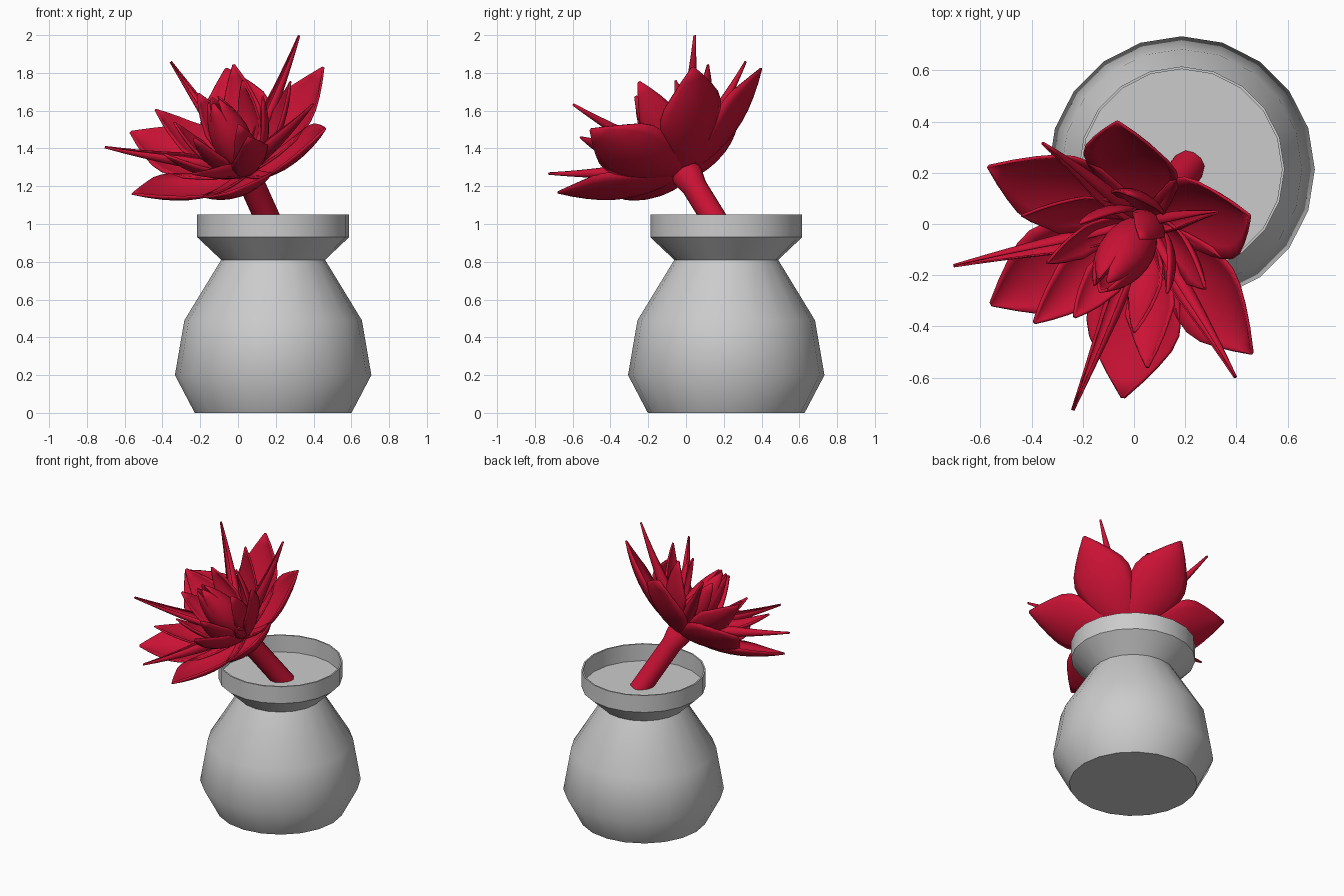
import bpy, bmesh, math
from mathutils import Vector

if "Cube" in bpy.data.objects:
    bpy.data.objects.remove(bpy.data.objects["Cube"])

AXIS = Vector((-0.357, -0.49, 0.793)).normalized()
BASE = Vector((0.046, -0.003, 1.273))
U = Vector((0.444, 0.274, 0.37))
U = (U - AXIS * U.dot(AXIS)).normalized()
W = AXIS.cross(U)

red = bpy.data.materials.new("petal_red")
red.diffuse_color = (0.6, 0.006, 0.035, 1)
red.use_nodes = True
red.node_tree.nodes["Principled BSDF"].inputs["Base Color"].default_value = red.diffuse_color


def finish(name, bm, mat=None, angle=40):
    bmesh.ops.recalc_face_normals(bm, faces=bm.faces)
    me = bpy.data.meshes.new(name)
    bm.to_mesh(me)
    bm.free()
    ob = bpy.data.objects.new(name, me)
    bpy.context.collection.objects.link(ob)
    if mat:
        me.materials.append(mat)
    bpy.ops.object.select_all(action='DESELECT')
    ob.select_set(True)
    bpy.context.view_layer.objects.active = ob
    bpy.ops.object.shade_smooth_by_angle(angle=math.radians(angle))
    return ob


def lathe(bm, profile, center, axis, u, sides):
    """Revolve (radius, height) points around an axis and cap both ends."""
    w = axis.cross(u)
    rings = []
    for r, h in profile:
        rings.append([bm.verts.new(center + axis * h + (u * math.cos(a) + w * math.sin(a)) * r)
                      for a in (2 * math.pi * i / sides for i in range(sides))])
    for lo, hi in zip(rings, rings[1:]):
        for i in range(sides):
            j = (i + 1) % sides
            bm.faces.new((lo[i], lo[j], hi[j], hi[i]))
    bm.faces.new(rings[0])
    bm.faces.new(rings[-1])


def lerp_table(table, t):
    for (t0, v0), (t1, v1) in zip(table, table[1:]):
        if t <= t1:
            return v0 + (v1 - v0) * (t - t0) / (t1 - t0)
    return table[-1][1]


def petal_ring(name, count, start, ctrl, tip, outline, roll, root=0.03, thick=0.012):
    """Ring of cupped petals; ctrl and tip are (radius, height) along the flower axis."""
    bm = bmesh.new()
    p0, p1, p2 = Vector((root, 0)), Vector(ctrl), Vector(tip)
    rows, cols = 10, 8
    for k in range(count):
        a = math.radians(start + 360 * k / count)
        out = U * math.cos(a) + W * math.sin(a)
        side = AXIS.cross(out)
        grid = []
        for i in range(rows + 1):
            t = i / rows
            c = p0 * (1 - t) ** 2 + p1 * 2 * t * (1 - t) + p2 * t * t
            d = ((p1 - p0) * (1 - t) + (p2 - p1) * t).normalized()
            inward = AXIS * d.x - out * d.y
            rad = lerp_table(outline, t) / min(roll, math.pi / 2)
            row = []
            for j in range(cols + 1):
                f = (2 * j / cols - 1) * roll
                row.append(bm.verts.new(BASE + out * c.x + AXIS * c.y + side * rad * math.sin(f)
                                        + inward * rad * (1 - math.cos(f))))
            grid.append(row)
        for r0, r1 in zip(grid, grid[1:]):
            for j in range(cols):
                bm.faces.new((r0[j], r0[j + 1], r1[j + 1], r1[j]))
    ob = finish(name, bm, red, 50)
    mod = ob.modifiers.new("thickness", 'SOLIDIFY')
    mod.thickness = thick
    mod.offset = 0
    return ob


# vase with a thin raised rim around a recessed top
bm = bmesh.new()
lathe(bm, [(0.415, 0), (0.52, 0.2), (0.47, 0.49), (0.275, 0.81), (0.402, 0.93),
           (0.402, 1.05), (0.392, 1.05), (0.392, 0.93)],
      Vector((0.186, 0.213, 0)), Vector((0, 0, 1)), Vector((1, 0, 0)), 20)
finish("vase", bm, None, 40)

# leaning stem with a flared calyx under the flower
bm = bmesh.new()
lathe(bm, [(0.068, -0.47), (0.068, -0.1), (0.085, -0.02), (0.06, 0.05)], BASE, AXIS, U, 12)
finish("stem", bm, red)

# petals from outside to inside
wide = [(0, 0.06), (0.2, 0.13), (0.45, 0.2), (0.65, 0.205), (0.85, 0.11), (1, 0.006)]
spike = [(0, 0.035), (0.3, 0.06), (0.5, 0.055), (1, 0.006)]
leaf = [(0, 0.05), (0.3, 0.1), (0.6, 0.12), (0.85, 0.06), (1, 0.004)]
small = [(0, 0.04), (0.3, 0.07), (0.6, 0.085), (0.85, 0.05), (1, 0.004)]
petal_ring("outer_petals", 6, -11, (0.36, 0.02), (0.63, 0.28), wide, 0.6)
petal_ring("spike_petals", 5, 0, (0.3, 0.16), (0.635, 0.45), spike, 2.6, thick=0.006)
petal_ring("middle_petals", 5, 36, (0.28, 0.12), (0.41, 0.42), leaf, 0.7)
petal_ring("inner_petals", 6, 15, (0.22, 0.12), (0.25, 0.42), small, 0.8)
petal_ring("bud_petals", 5, 0, (0.17, 0.2), (0.03, 0.48), small, 0.9)
